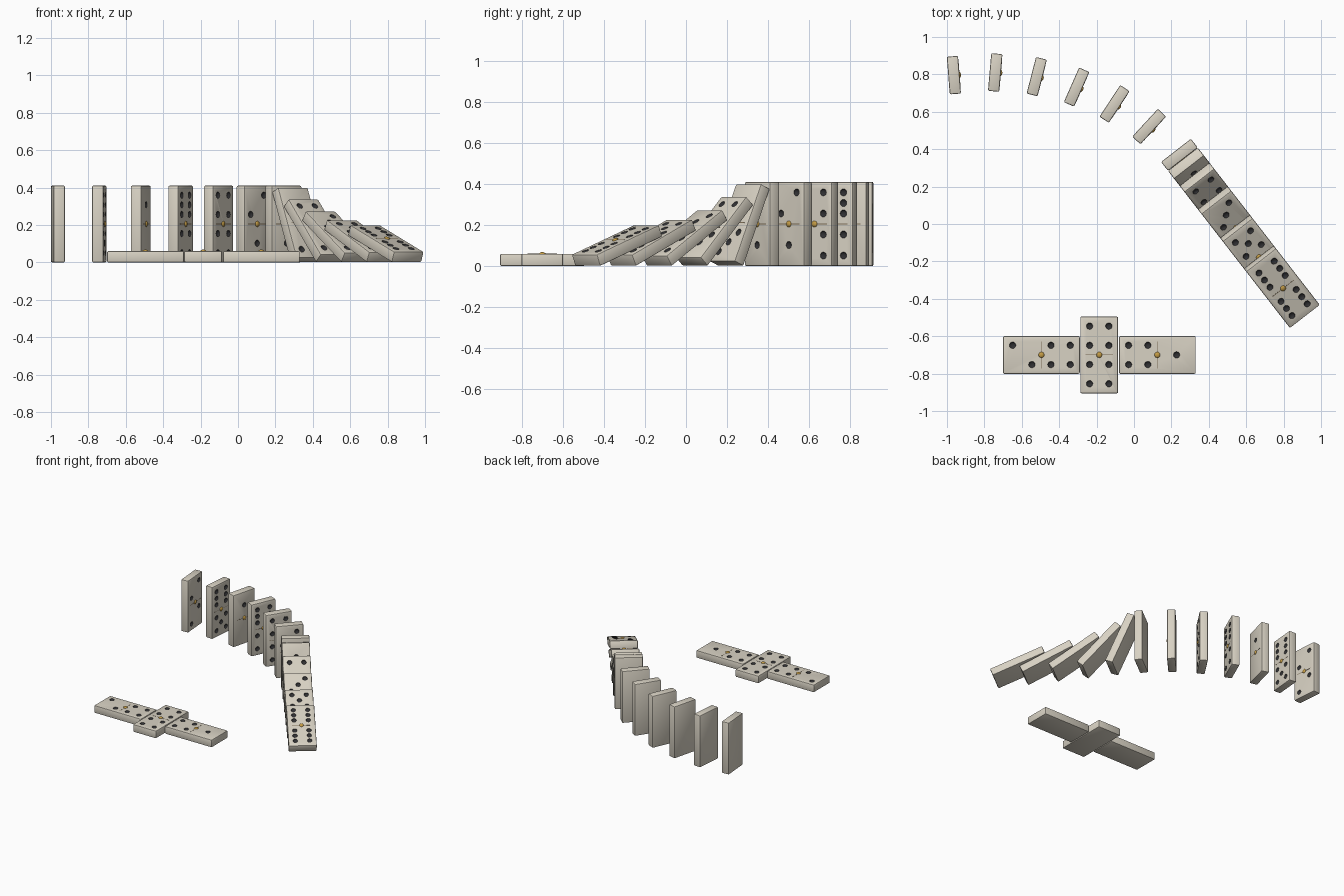
import bpy, bmesh, math
from mathutils import Matrix, Vector

if "Cube" in bpy.data.objects:
    bpy.data.objects.remove(bpy.data.objects["Cube"])

H, W, T = 0.41, 0.202, 0.06      # tile height, width, thickness
HALF, P = 0.1025, 0.0515         # half-tile centre offset, pip spacing


def material(name, rgb):
    m = bpy.data.materials.new(name)
    m.diffuse_color = (*rgb, 1)
    m.use_nodes = True
    m.node_tree.nodes["Principled BSDF"].inputs["Base Color"].default_value = m.diffuse_color
    return m


IVORY = material("ivory", (0.69, 0.645, 0.55))
INK = material("pip_black", (0.03, 0.03, 0.033))
BRASS = material("brass", (0.55, 0.33, 0.06))
GROOVE = material("divider_brown", (0.2, 0.15, 0.09))

# pip layouts of a half tile as (sideways, upward) steps
PIPS = {
    0: [],
    1: [(0, 0)],
    2: [(1, 1), (-1, -1)],
    3: [(1, 1), (0, 0), (-1, -1)],
    4: [(a, b) for a in (-1, 1) for b in (-1, 1)],
    5: [(a, b) for a in (-1, 1) for b in (-1, 1)] + [(0, 0)],
    6: [(a, b) for a in (-1, 1) for b in (-1, 0, 1)],
}


def make_object(name, bm, mats):
    me = bpy.data.meshes.new(name)
    bm.to_mesh(me)
    bm.free()
    for m in mats:
        me.materials.append(m)
    ob = bpy.data.objects.new(name, me)
    bpy.context.collection.objects.link(ob)
    return ob


def add_dome(bm, y, z, radius, depth):
    mat = Matrix.Translation((T / 2, y, z)) @ Matrix.Diagonal((depth, radius, radius, 1)) \
        @ Matrix.Rotation(math.pi / 2, 4, 'Y')
    bmesh.ops.create_uvsphere(bm, u_segments=16, v_segments=8, radius=1, matrix=mat)


def add_box(bm, centre, size):
    mat = Matrix.Translation(centre) @ Matrix.Diagonal((*size, 1))
    bmesh.ops.create_cube(bm, size=1, matrix=mat)


def smooth(ob):
    bpy.ops.object.select_all(action='DESELECT')
    ob.select_set(True)
    bpy.context.view_layer.objects.active = ob
    bpy.ops.object.shade_smooth_by_angle(angle=math.radians(35))


# One domino: local x is the pip face, y the width, z the height from the base
def domino(name, top, bottom, matrix):
    # body with softened edges
    bm = bmesh.new()
    add_box(bm, (0, 0, H / 2), (T, W, H))
    bmesh.ops.bevel(bm, geom=bm.edges[:], offset=0.007, segments=2, profile=0.5, affect='EDGES')
    body = make_object(name, bm, (IVORY, INK))

    # round pip cups sunk into the face
    bm = bmesh.new()
    for count, centre in ((top, H / 2 + HALF), (bottom, H / 2 - HALF)):
        for a, b in PIPS[count]:
            add_dome(bm, a * P, centre + b * P, 0.0175, 0.011)
    for f in bm.faces:
        f.material_index = 1
    cutter = make_object("pip_cutter", bm, (IVORY, INK))
    cutter.hide_render = True
    mod = body.modifiers.new("pips", 'BOOLEAN')
    mod.operation, mod.solver, mod.object = 'DIFFERENCE', 'EXACT', cutter
    dg = bpy.context.evaluated_depsgraph_get()
    cut = bpy.data.meshes.new_from_object(body.evaluated_get(dg))
    body.modifiers.clear()
    body.data = cut
    bpy.data.objects.remove(cutter)
    smooth(body)

    # thin divider line and brass centre pin
    bm = bmesh.new()
    add_box(bm, (T / 2, 0, H / 2), (0.0015, W * 0.72, 0.003))
    line = make_object(name + "_divider", bm, (GROOVE,))
    bm = bmesh.new()
    add_dome(bm, 0, H / 2, 0.0155, 0.008)
    pin = make_object(name + "_pin", bm, (BRASS,))
    smooth(pin)
    for ob in (body, line, pin):
        ob.matrix_world = matrix


def turn(deg):
    return Matrix.Rotation(math.radians(deg), 4, 'Z')


# Standing dominoes along the curve: x, y, heading, top pips, bottom pips
standing = [
    (-0.963, 0.796, 4.5, 2, 2), (-0.742, 0.810, -5, 6, 5), (-0.520, 0.788, -14.4, 1, 0),
    (-0.307, 0.732, -23.8, 6, 4), (-0.104, 0.642, -33.2, 4, 4), (0.081, 0.521, -42.8, 2, 1),
    (0.243, 0.370, -52.2, 1, 1),
]
for i, (x, y, ang, a, b) in enumerate(standing):
    domino(f"standing_domino_{i + 1}", a, b, Matrix.Translation((x, y, 0)) @ turn(ang))

# Toppled dominoes, each tipped about its rear bottom edge onto the one before
heading = math.radians(-52.2)
step = Vector((math.cos(heading), math.sin(heading), 0)) * 0.221
for i, (tilt, a, b) in enumerate([(23.4, 1, 3), (43.5, 4, 3), (57, 3, 5), (65, 5, 6), (69.5, 6, 6)]):
    place = Matrix.Translation(Vector((0.243, 0.370, 0)) + step * (i + 1)) @ turn(-52.2)
    tip = Matrix.Translation((-T / 2, 0, 0)) @ Matrix.Rotation(math.radians(-tilt), 4, 'Y') \
        @ Matrix.Translation((T / 2, 0, 0))
    domino(f"toppled_domino_{i + 1}", a, b, place @ tip)

# Flat dominoes lying face up in a row, the middle one crosswise
lay = Matrix.Rotation(math.radians(-90), 4, 'Y') @ Matrix.Translation((0, 0, -H / 2))
for name, x, ang, a, b in (("flat_domino_left", -0.495, 0, 2, 4),
                           ("flat_domino_middle", -0.186, 90, 4, 4),
                           ("flat_domino_right", 0.125, 0, 4, 1)):
    domino(name, a, b, Matrix.Translation((x, -0.70, T / 2)) @ turn(ang) @ lay)
